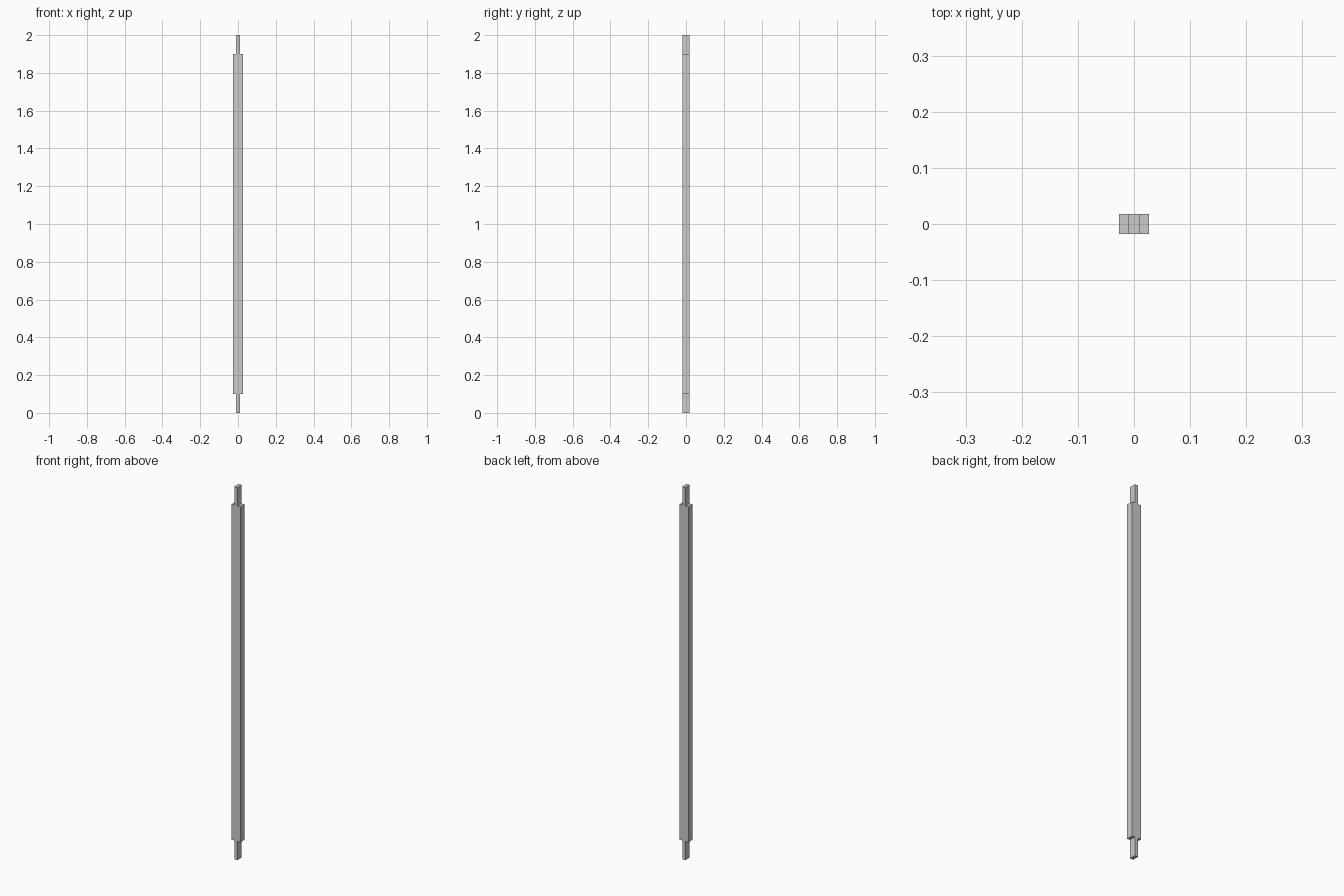
import bpy, bmesh

if "Cube" in bpy.data.objects:
    bpy.data.objects.remove(bpy.data.objects["Cube"])

BODY_X, TENON_X, DEPTH = 0.0265, 0.0095, 0.018   # half sizes
Z_LOW, Z_HIGH, TOP = 0.1, 1.9, 2.0

# Right half of the front outline, from bottom to top
half = [(TENON_X, 0), (TENON_X, Z_LOW), (BODY_X, Z_LOW),
        (BODY_X, Z_HIGH), (TENON_X, Z_HIGH), (TENON_X, TOP)]
outline = half + [(-x, z) for x, z in reversed(half)]

# Rail with a tenon at each end: outline extruded front to back
bm = bmesh.new()
face = bm.faces.new([bm.verts.new((x, -DEPTH, z)) for x, z in outline])
result = bmesh.ops.extrude_face_region(bm, geom=[face])
moved = [v for v in result["geom"] if isinstance(v, bmesh.types.BMVert)]
bmesh.ops.translate(bm, verts=moved, vec=(0, 2 * DEPTH, 0))
bmesh.ops.recalc_face_normals(bm, faces=bm.faces)

mesh = bpy.data.meshes.new("tenoned_rail")
bm.to_mesh(mesh)
bm.free()
bpy.context.collection.objects.link(bpy.data.objects.new("tenoned_rail", mesh))
